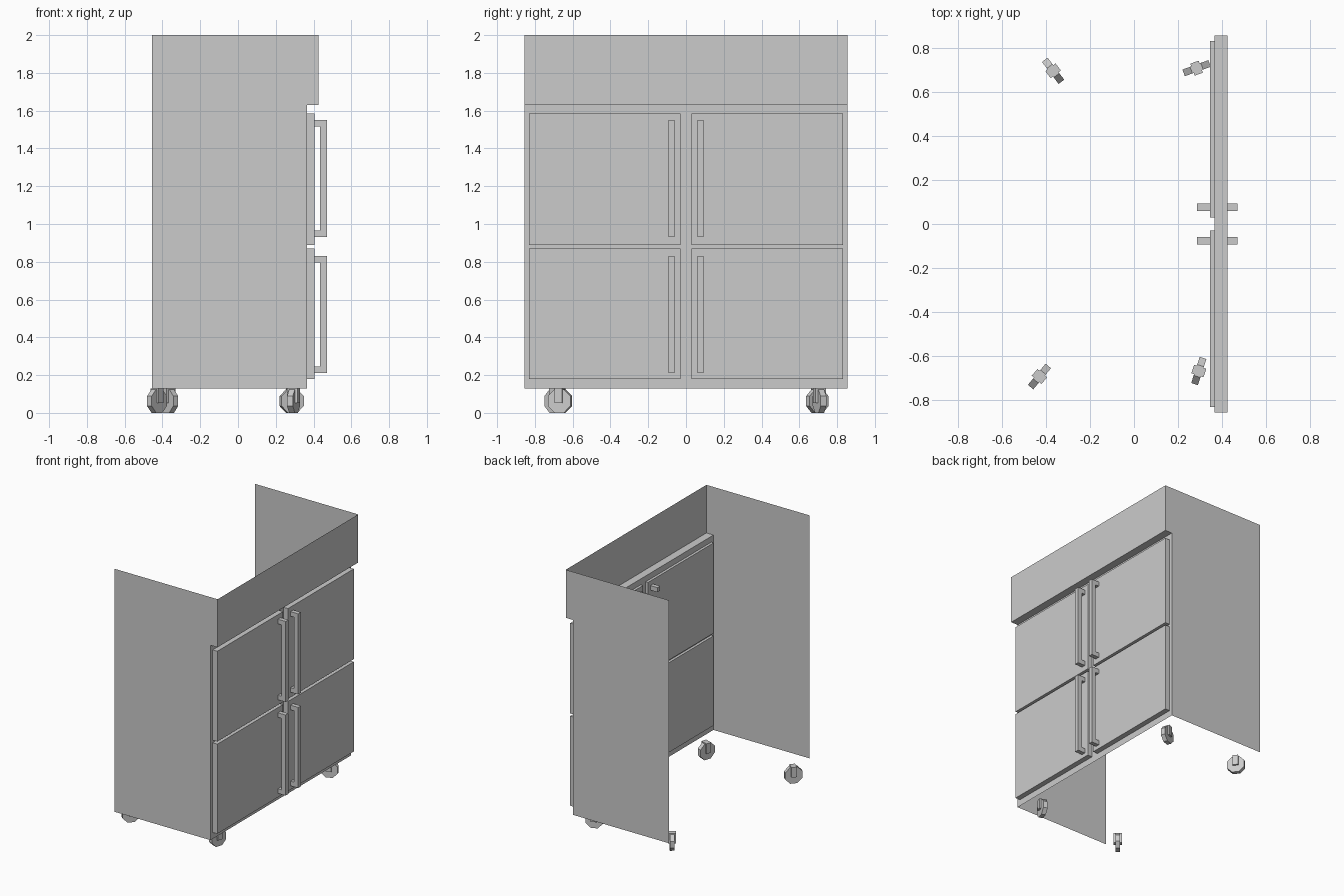
import bpy, bmesh
from math import radians, cos, pi
from mathutils import Matrix, Vector

if "Cube" in bpy.data.objects:
    bpy.data.objects.remove(bpy.data.objects["Cube"])


def finish(bm, name):
    mesh = bpy.data.meshes.new(name)
    bm.to_mesh(mesh)
    bm.free()
    obj = bpy.data.objects.new(name, mesh)
    bpy.context.collection.objects.link(obj)
    return obj


def add_box(bm, lo, hi, matrix=Matrix()):
    lo, hi = Vector(lo), Vector(hi)
    size = Matrix.Diagonal((*(hi - lo), 1))
    bmesh.ops.create_cube(bm, size=1, matrix=matrix @ Matrix.Translation((lo + hi) / 2) @ size)


# Cabinet shell: two sides and a stepped front, open at top, back and bottom
W = 0.855
front = [(0.425, 2.0), (0.425, 1.63), (0.365, 1.63), (0.365, 0.13)]
bm = bmesh.new()
sides = []
for y in (-W, W):
    edge = [bm.verts.new((x, y, z)) for x, z in front]
    back = [bm.verts.new((-0.455, y, z)) for z in (0.13, 2.0)]
    bm.faces.new(edge + back if y < 0 else (edge + back)[::-1])
    sides.append(edge)
a, b = sides
for i in range(len(front) - 1):
    bm.faces.new((a[i], a[i + 1], b[i + 1], b[i]))
bmesh.ops.recalc_face_normals(bm, faces=bm.faces)
finish(bm, "cabinet_shell")

# Four doors, each with a bar handle whose brackets run through the door
rows = {"lower": (0.18, 0.87, 0.21, 0.83), "upper": (0.89, 1.585, 0.93, 1.55)}
for row, (d0, d1, h0, h1) in rows.items():
    for side, s in (("left", -1), ("right", 1)):
        y0, y1 = sorted((0.03 * s, 0.83 * s))
        bm = bmesh.new()
        add_box(bm, (0.345, y0, d0), (0.405, y1, d1))
        finish(bm, f"{row}_{side}_door")

        y0, y1 = sorted((0.06 * s, 0.093 * s))
        bm = bmesh.new()
        add_box(bm, (0.435, y0, h0), (0.47, y1, h1))
        for z in (h0, h1 - 0.035):
            add_box(bm, (0.285, y0, z), (0.435, y1, z + 0.035))
        finish(bm, f"{row}_{side}_handle")

# Casters: eight-sided wheel in a block bracket, each swivelled differently
casters = [(-0.367, 0.695, -53), (0.284, 0.707, 20),
           (-0.429, -0.692, 50), (0.294, -0.667, 72)]
R = 0.0625
for i, (x, y, yaw) in enumerate(casters, 1):
    place = Matrix.Translation((x, y, 0)) @ Matrix.Rotation(radians(yaw), 4, 'Z')
    bm = bmesh.new()
    roll = Matrix.Rotation(pi / 2, 4, 'X') @ Matrix.Rotation(pi / 8, 4, 'Z')
    r = R / cos(pi / 8)
    bmesh.ops.create_cone(bm, cap_ends=True, segments=8, radius1=r, radius2=r, depth=0.032,
                          matrix=place @ Matrix.Translation((0, 0, R)) @ roll)
    # create_cone may start its ring at any angle: seat the lowest point on the floor
    low = min(v.co.z for v in bm.verts)
    bmesh.ops.translate(bm, verts=bm.verts, vec=(0, 0, -low))
    finish(bm, f"caster_wheel_{i}")

    bm = bmesh.new()
    add_box(bm, (-0.02, -0.029, 0.052), (0.02, 0.029, 0.13), place)
    finish(bm, f"caster_bracket_{i}")
